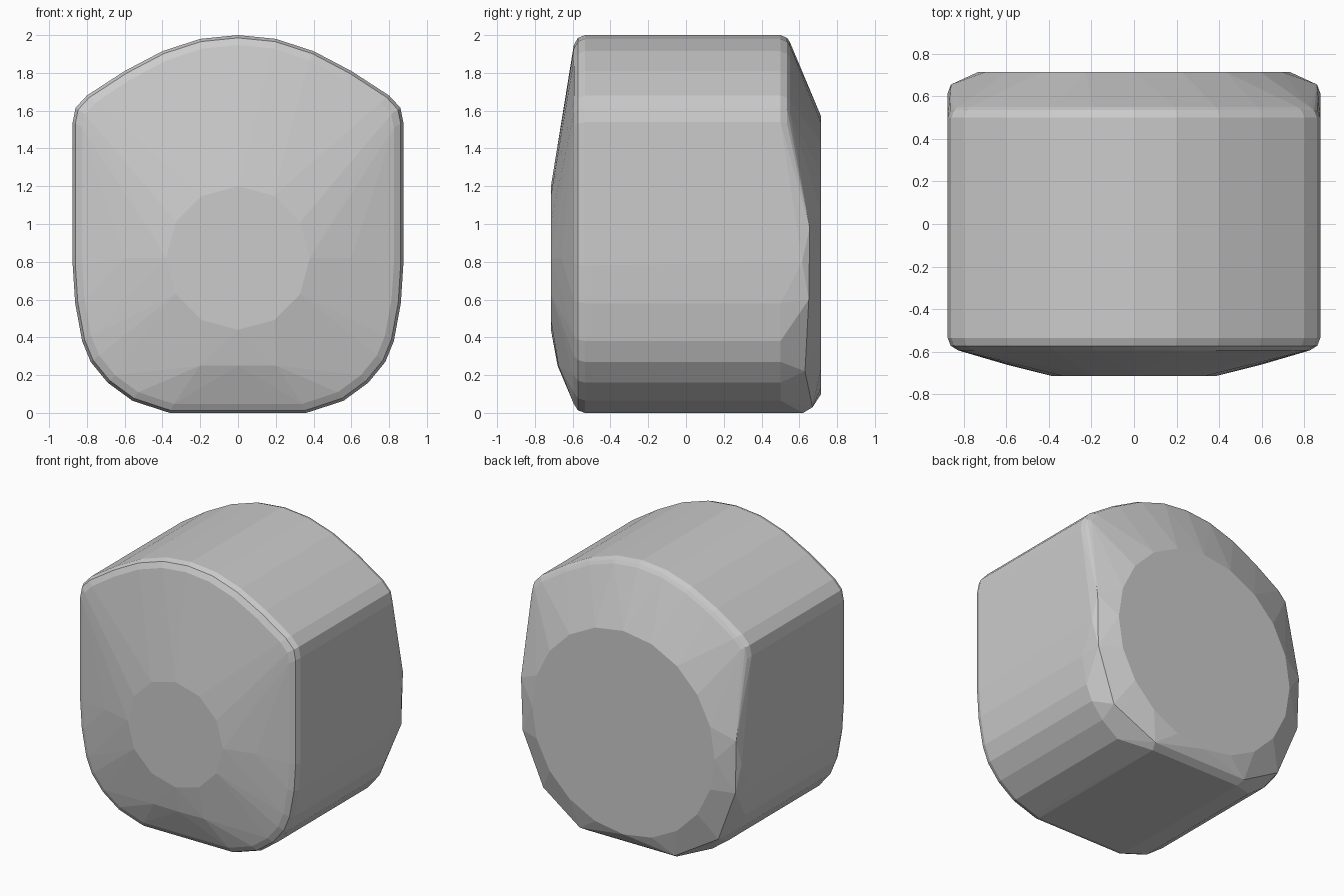
import bpy, bmesh, math

if "Cube" in bpy.data.objects:
    bpy.data.objects.remove(bpy.data.objects["Cube"])

# half outline of the body seen from the front (x, z), top to bottom
HALF = [(0, 2), (0.2, 1.98), (0.4, 1.915), (0.6, 1.81), (0.8, 1.68), (0.86, 1.615),
        (0.875, 1.54), (0.875, 0.78), (0.862, 0.58), (0.825, 0.38), (0.78, 0.27),
        (0.69, 0.16), (0.56, 0.065), (0.4, 0.012), (0.36, 0)]
CENTRE_Z = 0.95

bm = bmesh.new()


def pair(x, y, z):
    """Add a point and its mirror image."""
    for s in ((1, -1) if x > 0 else (1,)):
        bm.verts.new((s * x, y, z))


def outline(y, inset=0.0):
    for x, z in HALF:
        dx, dz = x, z - CENTRE_Z
        pair(x * (1 - inset / 0.875), y, CENTRE_Z + dz * (1 - inset / 1.0))


def oval(y, rx, rz, cz, n):
    for i in range(n):
        a = math.tau * i / n - math.pi / 2
        bm.verts.new((rx * math.cos(a), y, cz + rz * math.sin(a)))


# main body with rounded rims
outline(-0.535)
outline(-0.572, 0.014)
outline(-0.594, 0.05)
outline(0.50)
outline(0.535, 0.014)
outline(0.55, 0.035)

# small flat on the front, and its lower bulge
oval(-0.715, 0.38, 0.38, 0.82, 12)
pair(0, -0.68, 0.25)
pair(0.2, -0.675, 0.25)
pair(0.6, -0.66, 0.82)

# large flat on the back, with bulging sides and base
oval(0.715, 0.73, 0.735, 0.835, 20)
for x, y, z in [(0.875, 0.615, 0.8), (0.86, 0.655, 0.98), (0.85, 0.65, 0.6),
                (0.36, 0.62, 0), (0.38, 0.67, 0.03), (0.7, 0.63, 0.22)]:
    pair(x, y, z)

# wrap everything in one convex shell
res = bmesh.ops.convex_hull(bm, input=bm.verts[:])
loose = [v for v in bm.verts if not v.link_faces]
bmesh.ops.delete(bm, geom=loose, context='VERTS')
bmesh.ops.dissolve_limit(bm, angle_limit=math.radians(1),
                         verts=bm.verts[:], edges=bm.edges[:])
bmesh.ops.recalc_face_normals(bm, faces=bm.faces[:])

mesh = bpy.data.meshes.new("rounded_block")
bm.to_mesh(mesh)
bm.free()
block = bpy.data.objects.new("rounded_block", mesh)
bpy.context.collection.objects.link(block)
